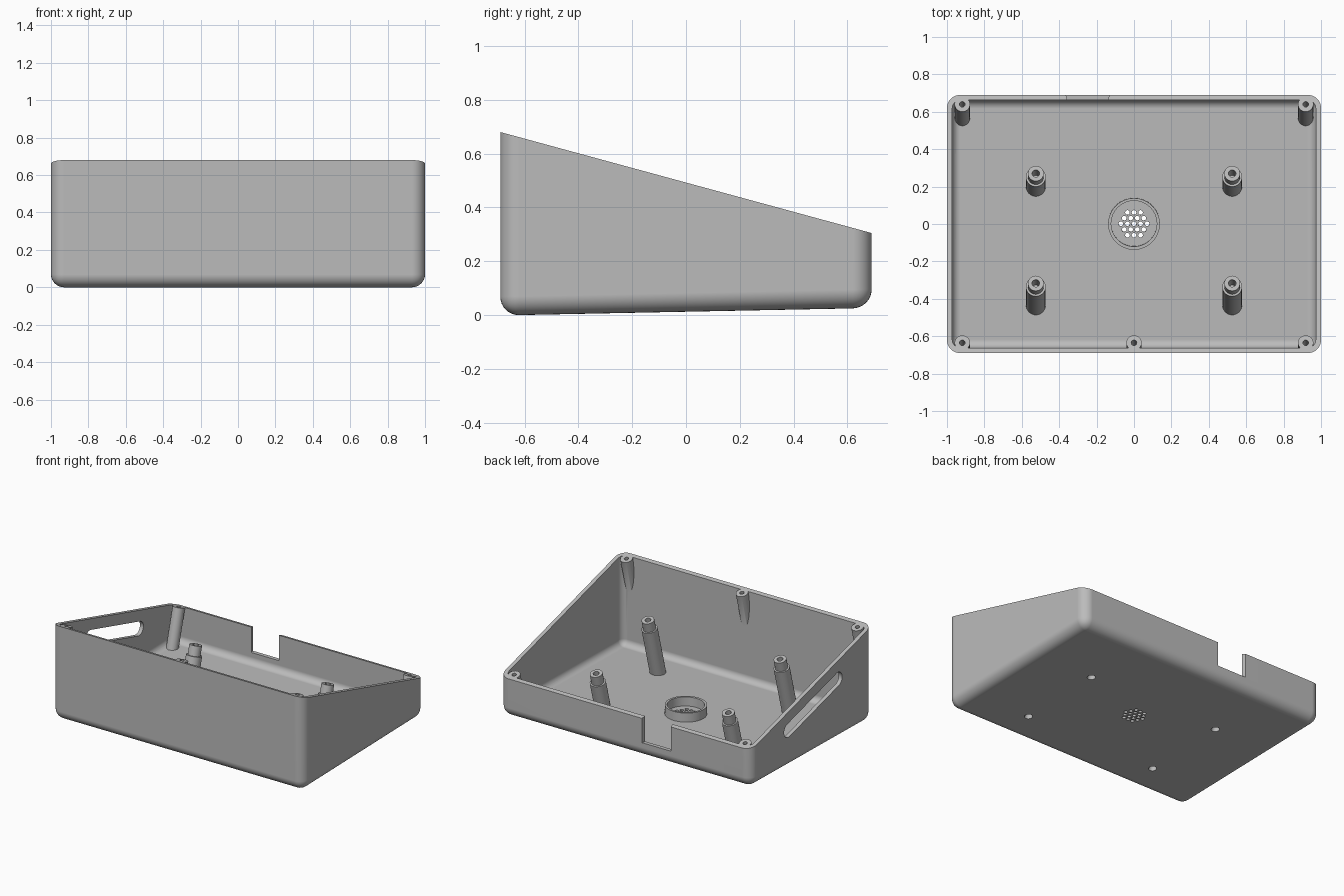
import bpy, bmesh, math
from mathutils import Vector, Matrix

if "Cube" in bpy.data.objects:
    bpy.data.objects.remove(bpy.data.objects["Cube"])

HALF_X, HALF_Y, WALL = 1.0, 0.69, 0.028
RIM_SLOPE, FLOOR_SLOPE = -0.272, 0.02
LID_AXIS = Vector((0, -RIM_SLOPE, 1)).normalized()
FLOOR_AXIS = Vector((0, -FLOOR_SLOPE, 1)).normalized()


def rim_z(y):
    return 0.4925 + RIM_SLOPE * y


def floor_z(y):
    return 0.0125 + FLOOR_SLOPE * y


def make_object(name, bm):
    bmesh.ops.recalc_face_normals(bm, faces=bm.faces)
    mesh = bpy.data.meshes.new(name)
    bm.to_mesh(mesh)
    bm.free()
    obj = bpy.data.objects.new(name, mesh)
    bpy.context.scene.collection.objects.link(obj)
    return obj


def boolean(target, tool, operation='DIFFERENCE'):
    """Apply a boolean at once and discard the tool."""
    mod = target.modifiers.new("cut", 'BOOLEAN')
    mod.operation, mod.solver, mod.object = operation, 'EXACT', tool
    graph = bpy.context.evaluated_depsgraph_get()
    mesh = bpy.data.meshes.new_from_object(target.evaluated_get(graph))
    target.modifiers.clear()
    target.data = mesh
    bpy.data.objects.remove(tool)


def tub(name, inset, radius, cut_rim):
    """Block with sloped floor, rounded upright and bottom edges."""
    bm = bmesh.new()
    bmesh.ops.create_cube(bm, size=2)
    for v in bm.verts:
        y = v.co.y * (HALF_Y - inset)
        z = 1.0 if v.co.z > 0 else floor_z(y) + inset
        v.co = (v.co.x * (HALF_X - inset), y, z)
    edges = [e for e in bm.edges if min(v.co.z for v in e.verts) < 0.9]
    bmesh.ops.bevel(bm, geom=edges, offset=radius, offset_type='OFFSET',
                    segments=8, profile=0.5, affect='EDGES')
    if cut_rim:
        bmesh.ops.bisect_plane(bm, geom=bm.verts[:] + bm.edges[:] + bm.faces[:],
                               plane_co=(0, 0, rim_z(0)), plane_no=LID_AXIS,
                               clear_outer=True)
        bmesh.ops.holes_fill(bm, edges=[e for e in bm.edges if e.is_boundary])
    return make_object(name, bm)


def rods(name, tops, axis, radius, length, segments=32):
    """Cylinders hanging down along an axis from their top centres."""
    bm = bmesh.new()
    turn = axis.to_track_quat('Z', 'Y').to_matrix().to_4x4()
    for top in tops:
        mid = Vector(top) - axis * length / 2
        bmesh.ops.create_cone(bm, cap_ends=True, segments=segments,
                              radius1=radius, radius2=radius, depth=length,
                              matrix=Matrix.Translation(mid) @ turn)
    return make_object(name, bm)


case = tub("enclosure_shell", 0, 0.07, True)
cavity = tub("cavity", WALL, 0.045, False)

# Lid screw bosses, flush with the rim and merging into the walls
boss_xy = [(s * 0.918, y) for s in (-1, 1) for y in (-0.635, 0.64)] + [(0, -0.635)]
boss_tops = [Vector((x, y, rim_z(y))) for x, y in boss_xy]
boolean(cavity, rods("bosses", [p + LID_AXIS * 0.1 for p in boss_tops],
                     LID_AXIS, 0.041, 1.0))

# Stepped board standoffs
stand_tops = [Vector((s * 0.525, y, rim_z(y) - 0.128))
              for s in (-1, 1) for y in (-0.317, 0.27)]
boolean(cavity, rods("standoff_tips", stand_tops, LID_AXIS, 0.042, 0.8))
boolean(cavity, rods("standoffs", [p - LID_AXIS * 0.07 for p in stand_tops],
                     LID_AXIS, 0.053, 0.8))

# Speaker ring on the floor
ring = rods("speaker_ring", [(0, 0, 0.105)], FLOOR_AXIS, 0.138, 0.085, 64)
boolean(ring, rods("ring_bore", [(0, 0, 0.2)], FLOOR_AXIS, 0.122, 0.4, 64))
boolean(cavity, ring)

# Hollow the block around those parts
boolean(case, cavity)

# Screw holes in bosses and standoffs, and from underneath
boolean(case, rods("boss_holes", [p + LID_AXIS * 0.05 for p in boss_tops],
                   LID_AXIS, 0.015, 0.2, 20))
boolean(case, rods("standoff_holes", [p + LID_AXIS * 0.03 for p in stand_tops],
                   LID_AXIS, 0.02, 0.14, 20))
under = [p - LID_AXIS * ((p.z - 0.08) / LID_AXIS.z) for p in stand_tops]
boolean(case, rods("underside_holes", under, LID_AXIS, 0.027, 0.2, 24))

# Hexagonal speaker grille
grille = [((i - (4 - abs(row)) / 2) * 0.035, row * 0.0303, 0.08)
          for row in range(-2, 3) for i in range(5 - abs(row))]
boolean(case, rods("grille_holes", grille, FLOOR_AXIS, 0.0125, 0.2, 16))

# Cable notch in the back wall, flared outward
bm = bmesh.new()
bmesh.ops.create_cube(bm, size=2)
for v in bm.verts:
    half = 0.122 if v.co.y > 0 else 0.104
    v.co = (-0.248 + v.co.x * half, 0.68 + v.co.y * 0.04,
            0.6 if v.co.z > 0 else 0.13)
boolean(case, make_object("cable_notch", bm))

# Rounded slot in the right wall, parallel to the rim
bm = bmesh.new()
for y in (-0.295, 0.265):
    spot = Matrix.Translation((-1, y, rim_z(y) - 0.132))
    bmesh.ops.create_cone(bm, cap_ends=True, segments=32, radius1=0.05,
                          radius2=0.05, depth=0.16,
                          matrix=spot @ Matrix.Rotation(math.pi / 2, 4, 'Y'))
hull = bmesh.ops.convex_hull(bm, input=bm.verts[:])
bmesh.ops.delete(bm, geom=[f for f in bm.faces if f not in set(hull["geom"])],
                 context='FACES_ONLY')
boolean(case, make_object("side_slot", bm))

# Single grey plastic
grey = bpy.data.materials.new("grey_plastic")
grey.use_nodes = True
colour = (0.5, 0.5, 0.5, 1)
grey.diffuse_color = colour
grey.node_tree.nodes["Principled BSDF"].inputs["Base Color"].default_value = colour
case.data.materials.clear()
case.data.materials.append(grey)

for obj in bpy.context.selected_objects:
    obj.select_set(False)
case.select_set(True)
bpy.context.view_layer.objects.active = case
bpy.ops.object.shade_smooth_by_angle(angle=math.radians(30))
normals = case.modifiers.new("even_shading", 'WEIGHTED_NORMAL')
normals.keep_sharp = True
